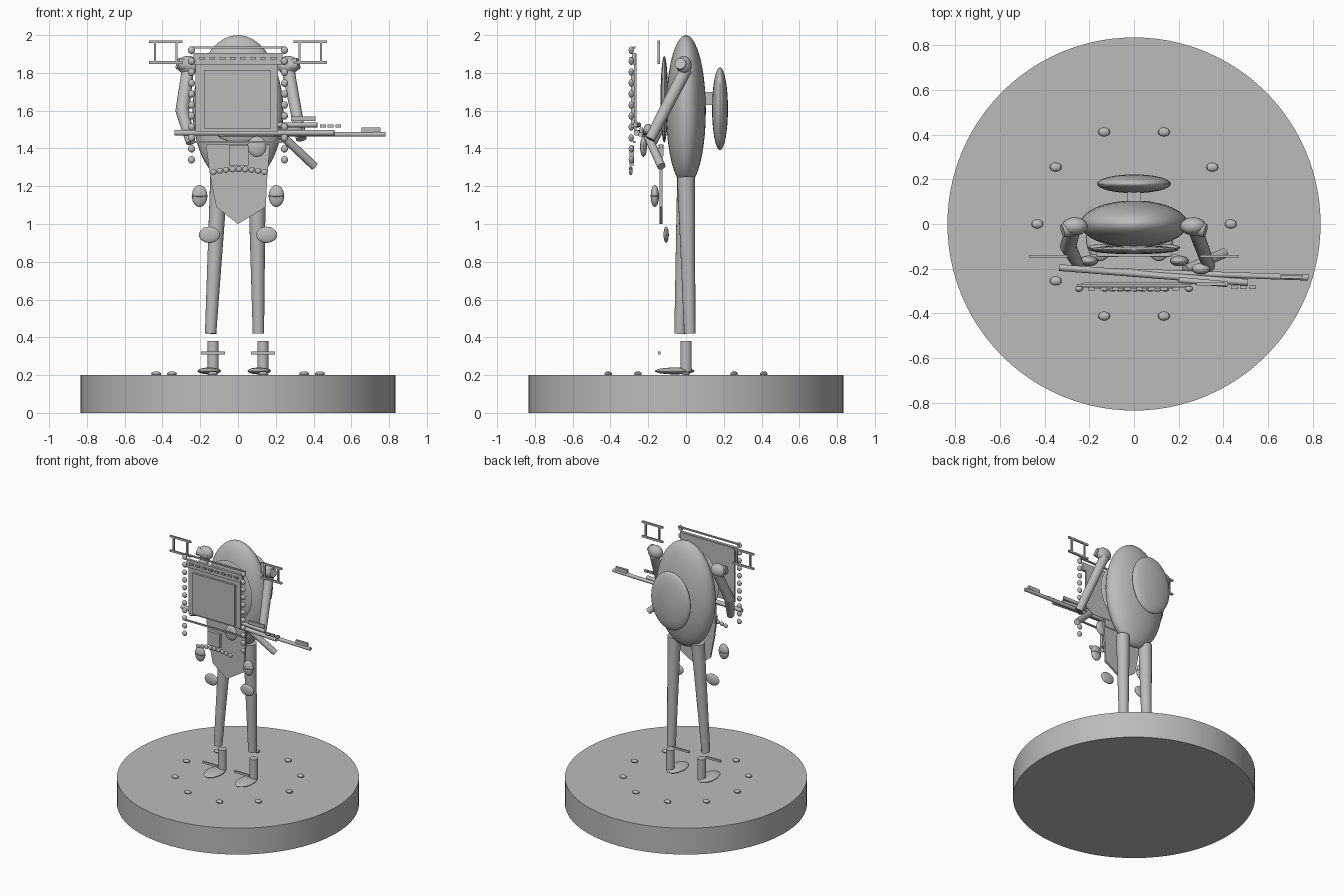
import bpy, bmesh, math
from mathutils import Vector

if "Cube" in bpy.data.objects:
    bpy.data.objects.remove(bpy.data.objects["Cube"])

grey = bpy.data.materials.new("plain_grey")
grey.use_nodes = True
grey.diffuse_color = (0.5, 0.5, 0.5, 1)
grey.node_tree.nodes["Principled BSDF"].inputs["Base Color"].default_value = (0.5, 0.5, 0.5, 1)


def finish(name, smooth=True):
    ob = bpy.context.object
    ob.name = name
    ob.data.materials.append(grey)
    if smooth:
        bpy.ops.object.shade_smooth_by_angle(angle=math.radians(35))
    return ob


def ball(name, loc, radii, seg=24):
    bpy.ops.mesh.primitive_uv_sphere_add(segments=seg, ring_count=seg // 2, radius=1, location=loc)
    bpy.context.object.scale = radii
    bpy.ops.object.transform_apply(location=False)
    return finish(name)


def box(name, x, y, z):
    """Box from three (low, high) ranges."""
    spans = (x, y, z)
    bpy.ops.mesh.primitive_cube_add(size=1, location=[sum(s) / 2 for s in spans])
    bpy.context.object.scale = [s[1] - s[0] for s in spans]
    bpy.ops.object.transform_apply(location=False)
    return finish(name, False)


def rod(name, a, b, r1, r2=None, seg=20):
    """Tapered cylinder from a to b."""
    a, b = Vector(a), Vector(b)
    bpy.ops.mesh.primitive_cone_add(vertices=seg, radius1=r1, radius2=r1 if r2 is None else r2,
                                    depth=(b - a).length, location=(a + b) / 2,
                                    rotation=(b - a).to_track_quat('Z', 'Y').to_euler())
    return finish(name)


def plate(name, outline, y0, y1):
    """Flat outline in x and z, given thickness along y."""
    bm = bmesh.new()
    face = bm.faces.new([bm.verts.new((x, y0, z)) for x, z in outline])
    ext = bmesh.ops.extrude_face_region(bm, geom=[face])
    moved = [v for v in ext["geom"] if isinstance(v, bmesh.types.BMVert)]
    bmesh.ops.translate(bm, verts=moved, vec=(0, y1 - y0, 0))
    bmesh.ops.recalc_face_normals(bm, faces=bm.faces)
    mesh = bpy.data.meshes.new(name)
    bm.to_mesh(mesh)
    bm.free()
    ob = bpy.data.objects.new(name, mesh)
    bpy.context.collection.objects.link(ob)
    mesh.materials.append(grey)


# Round base with a ring of studs
rod("base", (0, 0, 0), (0, 0, 0.2), 0.835, seg=96)
for i in range(10):
    a = math.radians(36 * i)
    ball("base_stud", (0.433 * math.cos(a), 0.433 * math.sin(a), 0.207), (0.027, 0.02, 0.013), 12)

# Body, back pack and breast plate
ball("body", (0, 0, 1.6), (0.24, 0.105, 0.4), 40)
ball("back_pack", (0, 0.18, 1.61), (0.165, 0.042, 0.22), 32)
box("pack_mount", (-0.03, 0.03), (0.08, 0.15), (1.63, 1.7))
ball("breast_plate", (0, -0.115, 1.66), (0.2, 0.02, 0.23), 28)

# Legs
rod("right_leg", (-0.145, -0.032, 0.42), (-0.1, 0, 1.25), 0.03, 0.047)
rod("left_leg", (0.108, 0.02, 0.42), (0.1, 0, 1.25), 0.03, 0.047)

# Paired parts
for s, side in ((-1, "right_"), (1, "left_")):
    bx = 0.132 * s
    rod(side + "boot", (bx, 0, 0.22), (bx, 0, 0.38), 0.03)
    ball(side + "foot", (0.132 * s - 0.02, -0.06, 0.222), (0.062, 0.105, 0.018))
    box(side + "boot_strap", (bx - 0.063, bx + 0.063), (-0.148, -0.136), (0.31, 0.325))
    ball(side + "knee_pad", (0.151 * s, -0.105, 0.943), (0.056, 0.014, 0.043))
    ball(side + "hip_charge", (0.203 * s, -0.165, 1.148), (0.041, 0.022, 0.058))
    ball(side + "charge_band", (0.203 * s, -0.165, 1.148), (0.043, 0.024, 0.01), 16)
    ball(side + "shoulder", (0.265 * s, -0.01, 1.84), (0.058, 0.04, 0.05))
    rod(side + "shoulder_cap", (0.24 * s, -0.01, 1.83), (0.32 * s, -0.03, 1.85), 0.036, 0.03)
    # Open shoulder frame
    lo, hi = sorted((0.295 * s, 0.47 * s))
    for z in (1.855, 1.965):
        box(side + "frame_rail", (lo, hi), (-0.15, -0.138), (z - 0.007, z + 0.007))
    for x in (0.325 * s, 0.44 * s):
        box(side + "frame_post", (x - 0.006, x + 0.006), (-0.15, -0.138), (1.855, 1.965))
    # Bead column beside the front panel
    for i in range(11):
        ball(side + "panel_bead", (0.246 * s, -0.29, 1.34 + 0.058 * i), (0.019, 0.014, 0.02), 12)

# Arms and hands
elbow = (-0.295, -0.1, 1.6)
rod("right_upper_arm", (-0.265, 0, 1.82), elbow, 0.032, 0.036)
rod("right_forearm", elbow, (-0.25, -0.18, 1.43), 0.036, 0.025)
ball("right_elbow", elbow, (0.036, 0.036, 0.036), 16)
rod("left_arm", (0.265, 0, 1.82), (0.335, -0.19, 1.45), 0.034, 0.028)
ball("left_hand", (0.3, -0.2, 1.5), (0.04, 0.025, 0.03))
ball("right_hand", (0.1, -0.225, 1.41), (0.05, 0.018, 0.055))

# Front panel with bars
box("front_panel", (-0.225, 0.212), (-0.275, -0.262), (1.49, 1.9))
box("inner_panel", (-0.18, 0.175), (-0.29, -0.275), (1.505, 1.815))
box("panel_head", (-0.235, 0.235), (-0.285, -0.265), (1.845, 1.905))
for z in (1.935, 1.435):
    box("panel_bar", (-0.255, 0.255), (-0.28, -0.268), (z - 0.005, z + 0.005))
for i in range(8):
    x = -0.19 + 0.054 * i
    box("panel_rivet", (x - 0.015, x + 0.015), (-0.298, -0.285), (1.872, 1.884))

# Loin cloth, buckle and bead string
plate("loin_cloth", [(-0.17, 1.42), (-0.147, 1.25), (-0.115, 1.09), (0, 1.0),
                     (0.147, 1.09), (0.155, 1.25), (0.17, 1.42)], -0.14, -0.125)
box("buckle", (-0.048, 0.055), (-0.3, -0.275), (1.31, 1.415))
box("belt", (-0.16, 0.16), (-0.145, -0.12), (1.36, 1.42))
for i in range(9):
    t = (i - 4) / 4
    ball("string_bead", (0.005 + 0.135 * t, -0.293, 1.29 - 0.015 * t * t), (0.017, 0.01, 0.016), 12)

# Long gun held across the front
rod("gun_stock", (-0.335, -0.195, 1.483), (0.51, -0.262, 1.483), 0.015)
rod("gun_barrel", (-0.1, -0.21, 1.475), (0.78, -0.24, 1.475), 0.013)
box("gun_sight", (0.655, 0.755), (-0.245, -0.228), (1.485, 1.512))
rod("gun_scope", (0.2, -0.25, 1.525), (0.42, -0.27, 1.525), 0.013)
box("scope_mount", (0.28, 0.41), (-0.275, -0.262), (1.545, 1.57))
for i in range(3):
    x = 0.45 + 0.04 * i
    box("gun_rail", (x - 0.015, x + 0.015), (-0.29, -0.275), (1.51, 1.527))
rod("gun_grip", (0.23, -0.205, 1.47), (0.405, -0.13, 1.305), 0.022)
